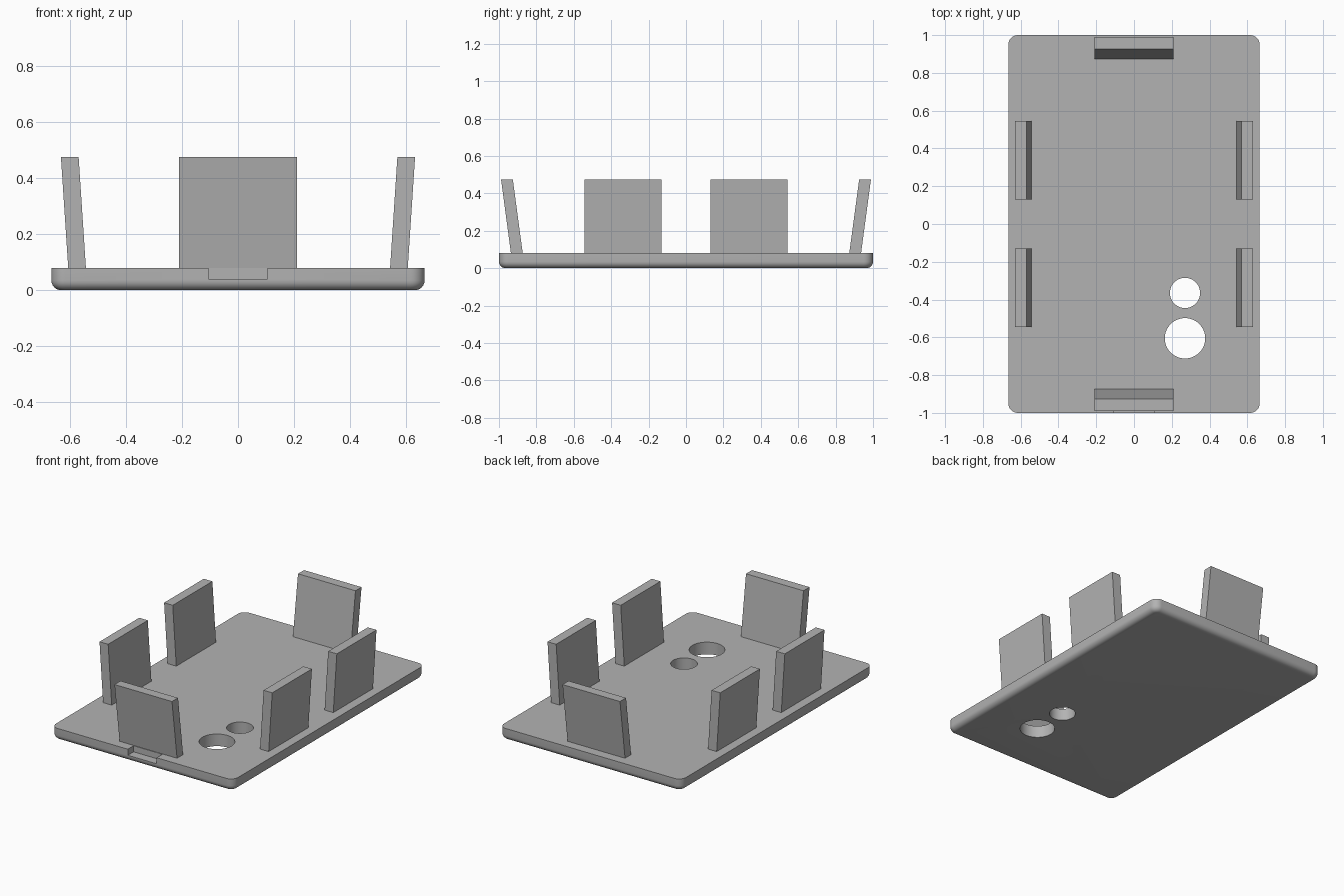
import bpy
import bmesh

if "Cube" in bpy.data.objects:
    bpy.data.objects.remove(bpy.data.objects["Cube"], do_unlink=True)

PLATE_TOP = 0.08
TAB_TOP = 0.475

# Single grey plastic
grey = bpy.data.materials.new("grey plastic")
grey.use_nodes = True
colour = (0.45, 0.45, 0.45, 1)
grey.diffuse_color = colour
grey.node_tree.nodes["Principled BSDF"].inputs["Base Color"].default_value = colour


def make_object(name, bm):
    bmesh.ops.recalc_face_normals(bm, faces=bm.faces[:])
    mesh = bpy.data.meshes.new(name)
    bm.to_mesh(mesh)
    bm.free()
    mesh.materials.append(grey)
    obj = bpy.data.objects.new(name, mesh)
    bpy.context.collection.objects.link(obj)
    return obj


def box(lo, hi):
    bm = bmesh.new()
    bmesh.ops.create_cube(bm, size=1)
    for v in bm.verts:
        v.co = [hi[i] if v.co[i] > 0 else lo[i] for i in range(3)]
    return bm


def select_only(obj):
    bpy.ops.object.select_all(action="DESELECT")
    obj.select_set(True)
    bpy.context.view_layer.objects.active = obj


def cut(target, cutter):
    select_only(target)
    mod = target.modifiers.new("cut", "BOOLEAN")
    mod.operation = "DIFFERENCE"
    mod.solver = "EXACT"
    mod.object = cutter
    bpy.ops.object.modifier_apply(modifier=mod.name)
    bpy.data.objects.remove(cutter, do_unlink=True)


# Base plate: rounded corners, rounded bottom rim, sharp top edge
bm = box((-0.665, -1, 0), (0.665, 1, PLATE_TOP))
upright = [e for e in bm.edges if abs(e.verts[0].co.z - e.verts[1].co.z) > 0.01]
bmesh.ops.bevel(bm, geom=upright, offset=0.05, segments=8, profile=0.5, affect="EDGES")
rim = [e for e in bm.edges if all(v.co.z < 0.001 for v in e.verts)]
bmesh.ops.bevel(bm, geom=rim, offset=0.035, segments=6, profile=0.5, affect="EDGES")
plate = make_object("base_plate", bm)

# Two round through holes
for y, radius in ((-0.365, 0.08), (-0.605, 0.107)):
    bm = bmesh.new()
    bmesh.ops.create_cone(bm, cap_ends=True, segments=48, radius1=radius,
                          radius2=radius, depth=1)
    bmesh.ops.translate(bm, verts=bm.verts[:], vec=(0.27, y, 0))
    cut(plate, make_object("hole_cutter", bm))

# Notch in the front edge
cut(plate, make_object("notch_cutter", box((-0.105, -1.1, 0.04), (0.105, -0.94, 0.2))))
select_only(plate)
bpy.ops.object.shade_smooth_by_angle(angle=0.6)


def tab(name, axis, side, centre, half, inner, lean):
    """Upright clip whose top leans outward along the given axis."""
    lo, hi = [0, 0, PLATE_TOP], [0, 0, TAB_TOP]
    lo[axis], hi[axis] = inner, inner + 0.063
    lo[1 - axis], hi[1 - axis] = centre - half, centre + half
    bm = box(lo, hi)
    for v in bm.verts:
        if v.co.z > PLATE_TOP + 0.1:
            v.co[axis] += lean
        v.co[axis] *= side
    make_object(name, bm)


# End clips
tab("front_clip", 1, -1, 0, 0.21, 0.873, 0.053)
tab("back_clip", 1, 1, 0, 0.21, 0.873, 0.053)

# Side clips, two along each long edge
for side, side_name in ((1, "left"), (-1, "right")):
    for y, end_name in ((-0.337, "front"), (0.337, "back")):
        tab(f"{side_name}_{end_name}_clip", 0, side, y, 0.207, 0.542, 0.026)
